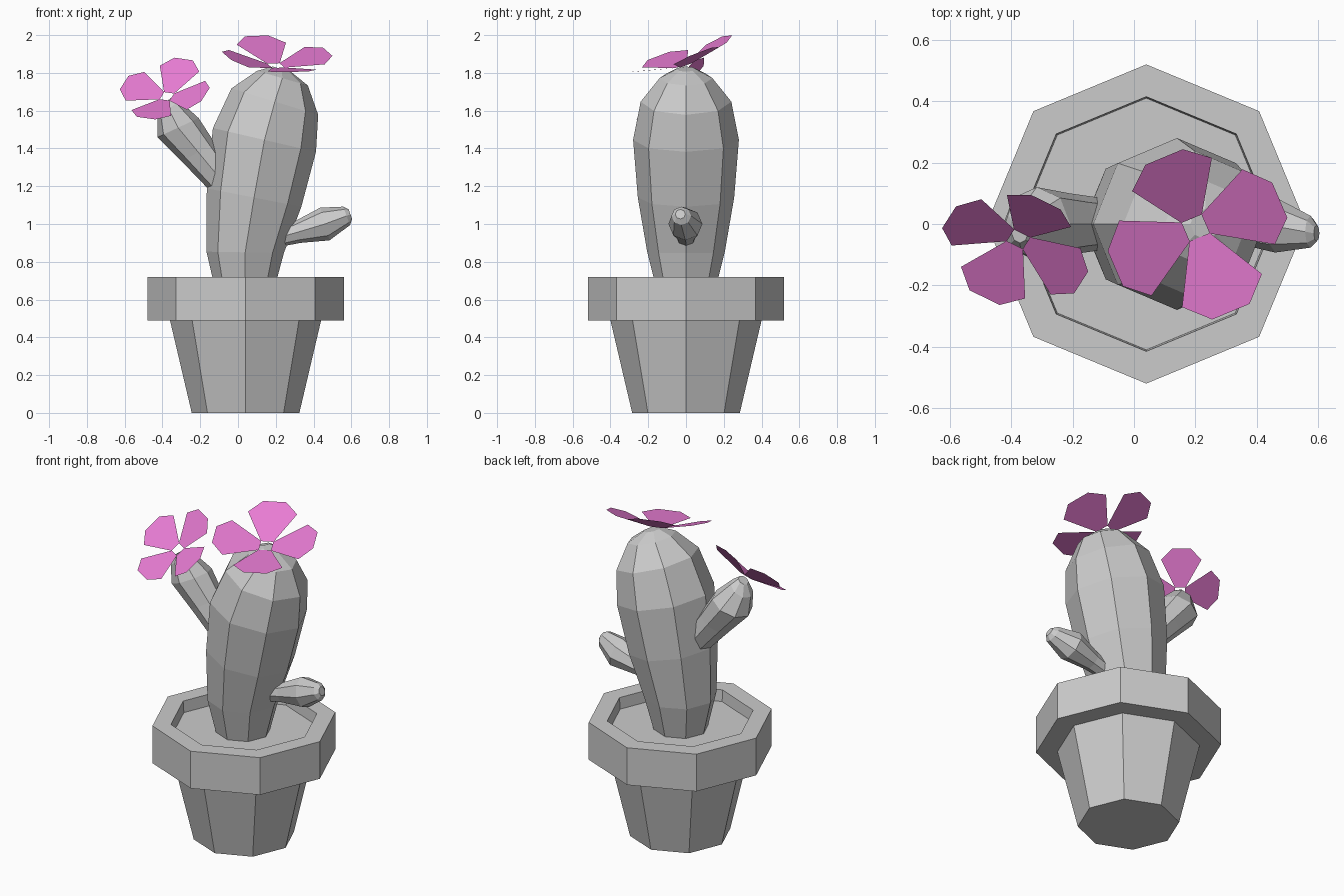
import bpy, bmesh
from math import sin, cos, tau, radians
from mathutils import Vector

if "Cube" in bpy.data.objects:
    bpy.data.objects.remove(bpy.data.objects["Cube"])


def make_object(name, bm, mat=None):
    mesh = bpy.data.meshes.new(name)
    bm.to_mesh(mesh)
    bm.free()
    obj = bpy.data.objects.new(name, mesh)
    bpy.context.collection.objects.link(obj)
    if mat:
        mesh.materials.append(mat)
    return obj


def loft(name, rings, sides=8):
    """Closed skin through rings of (x, y, z, radius, tilt toward +x in degrees)."""
    bm = bmesh.new()
    loops = []
    for x, y, z, r, tilt in rings:
        t = radians(tilt)
        loop = []
        for i in range(sides):
            a = tau * i / sides
            loop.append(bm.verts.new((x + r * cos(a) * cos(t),
                                      y + r * sin(a),
                                      z - r * cos(a) * sin(t))))
        loops.append(loop)
    for low, high in zip(loops, loops[1:]):
        for i in range(sides):
            j = (i + 1) % sides
            bm.faces.new((low[i], low[j], high[j], high[i]))
    bm.faces.new(loops[0][::-1])
    bm.faces.new(loops[-1])
    return make_object(name, bm)


def flower(name, center, normal, first, size, mat):
    """Four flat six-cornered petals, cupped around the normal."""
    c, n = Vector(center), Vector(normal).normalized()
    u = Vector(first)
    u = (u - n * u.dot(n)).normalized()
    v = n.cross(u)
    half = [(0.12, 0.12), (0.75, 0.47), (1.0, 0.22)]
    outline = [(d, -w) for d, w in half] + [(d, w) for d, w in reversed(half)]
    cup = radians(14.5)
    bm = bmesh.new()
    for k in range(4):
        a = tau * k / 4
        out = u * cos(a) + v * sin(a)
        side = n.cross(out)
        along = out * cos(cup) + n * sin(cup)
        bm.faces.new([bm.verts.new(c + size * (along * d + side * w)) for d, w in outline])
    return make_object(name, bm, mat)


pink = bpy.data.materials.new("petal_pink")
pink.diffuse_color = (0.8, 0.2, 0.65, 1)
pink.use_nodes = True
pink.node_tree.nodes["Principled BSDF"].inputs["Base Color"].default_value = pink.diffuse_color

# Octagonal pot with thick rim and sunken soil
PX = 0.04
pot_profile = [(0.285, 0), (0.40, 0.49), (0.52, 0.49), (0.52, 0.72),
               (0.415, 0.72), (0.41, 0.65)]
loft("pot", [(PX, 0, z, r, 0) for r, z in pot_profile])

# Leaning main stem
loft("cactus_stem", [
    (0.035, 0, 0.63, 0.150, 0),
    (0.038, 0, 0.85, 0.205, 1),
    (0.085, 0, 1.14, 0.255, 11),
    (0.140, 0, 1.445, 0.280, 13),
    (0.195, 0, 1.648, 0.240, 17),
    (0.235, 0, 1.772, 0.140, 16),
    (0.232, 0, 1.820, 0.050, 16)])

# Side arms
loft("left_arm", [
    (-0.070, 0.00, 1.210, 0.080, -40),
    (-0.210, 0.00, 1.380, 0.100, -30),
    (-0.317, 0.00, 1.510, 0.120, -25),
    (-0.368, -0.02, 1.610, 0.072, -34),
    (-0.372, -0.03, 1.655, 0.032, -34)])
loft("right_arm", [
    (0.200, 0.00, 0.925, 0.050, 72),
    (0.310, 0.00, 0.955, 0.058, 72),
    (0.460, -0.003, 1.000, 0.090, 74),
    (0.575, -0.025, 1.043, 0.052, 70),
    (0.595, -0.030, 1.052, 0.027, 70)])

# Flowers
flower("top_flower", (0.20, -0.01, 1.83), (0.093, -0.316, 0.944),
       (-0.374, 0.867, 0.327), 0.30, pink)
flower("arm_flower", (-0.375, -0.045, 1.67), (-0.2, -0.628, 0.752),
       (0.412, 0.642, 0.645), 0.25, pink)
